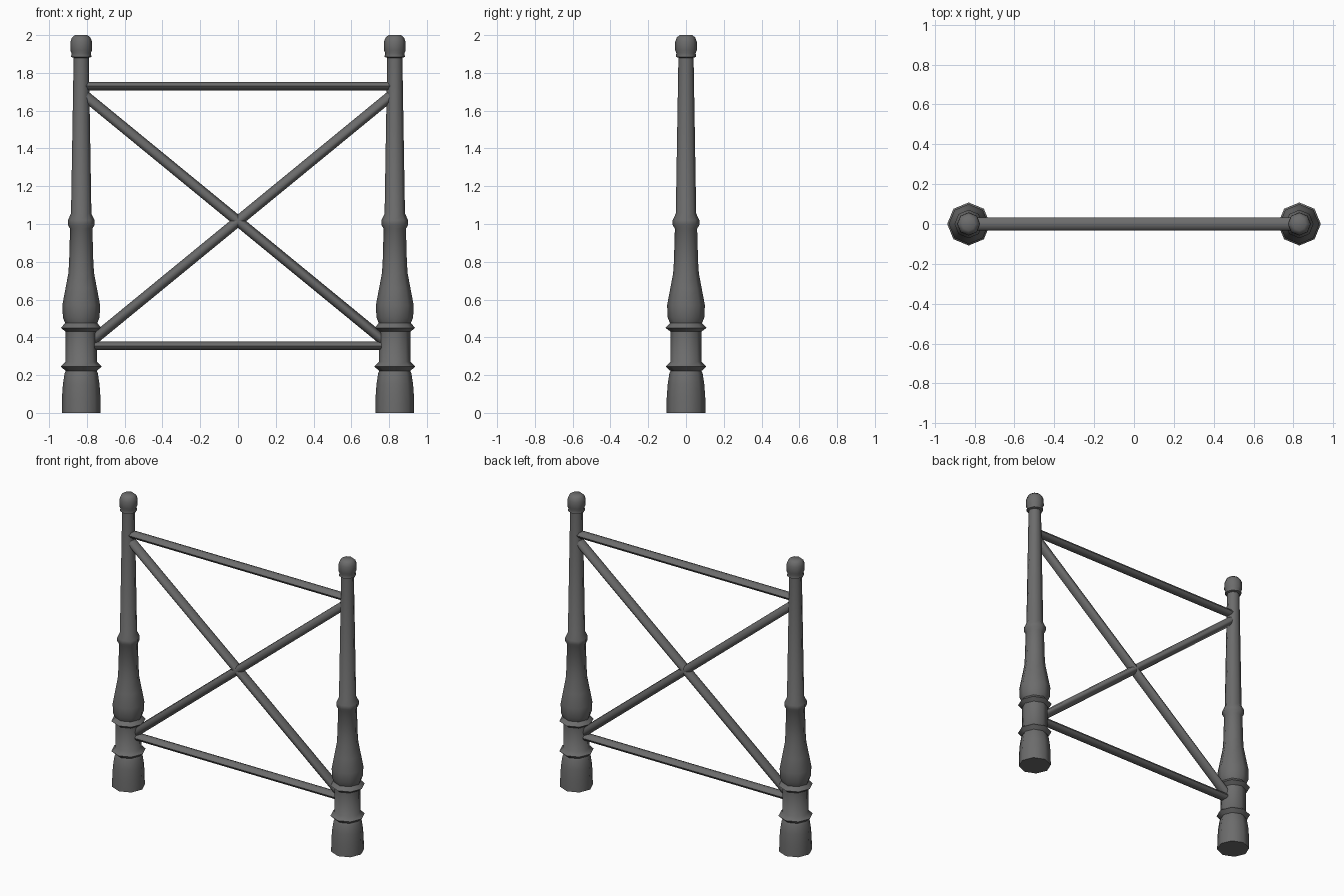
import bpy
import bmesh
from math import cos, sin, tau, radians

cube = bpy.data.objects.get("Cube")
if cube:
    bpy.data.objects.remove(cube, do_unlink=True)

SIDES = 8
POST_X = 0.83

iron = bpy.data.materials.new("dark grey iron")
iron.use_nodes = True
iron.diffuse_color = (0.15, 0.15, 0.15, 1)
iron.node_tree.nodes["Principled BSDF"].inputs["Base Color"].default_value = (0.15, 0.15, 0.15, 1)


def loft(name, rings, angle):
    """Skin a list of equal rings of points and close both ends."""
    bm = bmesh.new()
    loops = [[bm.verts.new(p) for p in ring] for ring in rings]
    for a, b in zip(loops, loops[1:]):
        for i in range(SIDES):
            j = (i + 1) % SIDES
            bm.faces.new((a[i], a[j], b[j], b[i]))
    bm.faces.new(loops[0])
    bm.faces.new(loops[-1])
    bmesh.ops.recalc_face_normals(bm, faces=bm.faces)
    mesh = bpy.data.meshes.new(name)
    bm.to_mesh(mesh)
    bm.free()
    mesh.materials.append(iron)
    obj = bpy.data.objects.new(name, mesh)
    bpy.context.collection.objects.link(obj)
    bpy.ops.object.select_all(action="DESELECT")
    obj.select_set(True)
    bpy.context.view_layer.objects.active = obj
    bpy.ops.object.shade_smooth_by_angle(angle=radians(angle))
    return obj


def turned(name, x, profile):
    """Turn a (radius, height) profile around an upright axis at x."""
    rings = [[(x + r * cos(tau * i / SIDES), r * sin(tau * i / SIDES), z)
              for i in range(SIDES)] for r, z in profile]
    return loft(name, rings, 50)


def bar(name, start, end, half_height, half_depth=0.033):
    """Oval bar between two (x, z) points, with upright cut ends."""
    rings = [[(x, half_depth * cos(tau * i / SIDES), z + half_height * sin(tau * i / SIDES))
              for i in range(SIDES)] for x, z in (start, end)]
    return loft(name, rings, 60)


# Post: foot, lower collar, drum, upper collar, bulb, ring, tapered shaft
post_profile = [
    (0.103, 0), (0.102, 0.08), (0.097, 0.15), (0.088, 0.21), (0.082, 0.222),
    (0.108, 0.245), (0.083, 0.27), (0.082, 0.43), (0.108, 0.45), (0.085, 0.475),
    (0.097, 0.505), (0.1, 0.57), (0.083, 0.66), (0.068, 0.74), (0.064, 0.8),
    (0.059, 0.975), (0.071, 0.995), (0.071, 1.02), (0.054, 1.055), (0.04, 1.89),
]
# Finial: rounded cap on the shaft
cap_profile = [
    (0.04, 1.88), (0.054, 1.885), (0.051, 1.905), (0.058, 1.92),
    (0.057, 1.965), (0.049, 1.987), (0.033, 2.0),
]

for side, sx in (("left", 1), ("right", -1)):
    turned(side + "_post", sx * POST_X, post_profile)
    turned(side + "_post_cap", sx * POST_X, cap_profile)
    # Diagonal brace from the upper end on this side
    bar(side + "_diagonal_brace", (sx * 0.805, 1.675), (-sx * 0.757, 0.395), 0.036)

# Horizontal rails
bar("top_rail", (-0.805, 1.73), (0.805, 1.73), 0.0225)
bar("bottom_rail", (-0.76, 0.355), (0.76, 0.355), 0.0225)
